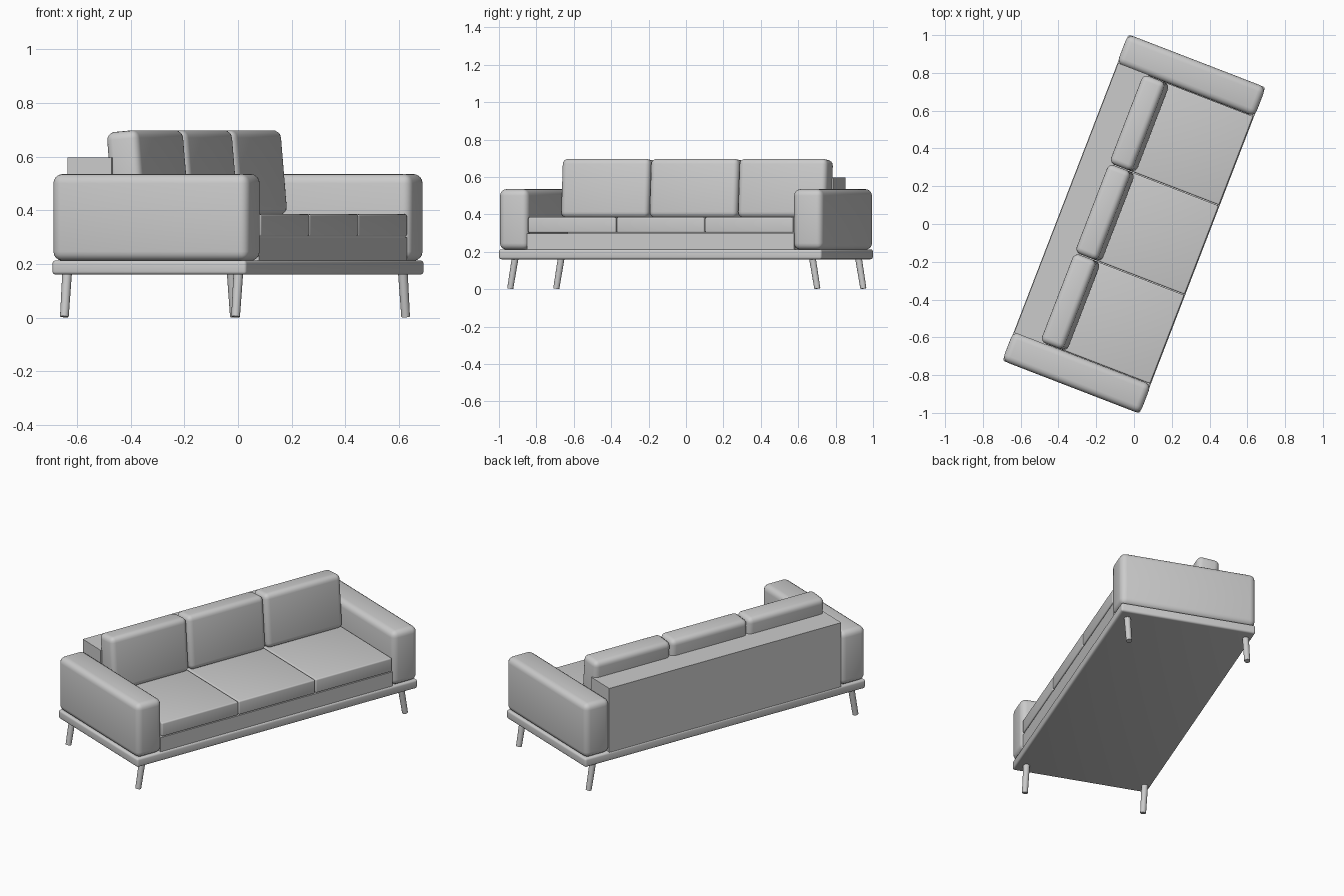
import bpy
import bmesh
from math import radians
from mathutils import Matrix, Vector

cube = bpy.data.objects.get("Cube")
if cube:
    bpy.data.objects.remove(cube, do_unlink=True)

# The sofa is laid out along local x with its seat facing local -y, then turned
TURN = Matrix.Rotation(radians(68.9), 4, "Z")

grey = bpy.data.materials.new("grey_fabric")
grey.use_nodes = True
colour = (0.6, 0.6, 0.6, 1)
grey.diffuse_color = colour
grey.node_tree.nodes["Principled BSDF"].inputs["Base Color"].default_value = colour


def finish(name, bm, matrix, smooth=True):
    mesh = bpy.data.meshes.new(name)
    bm.to_mesh(mesh)
    bm.free()
    mesh.materials.append(grey)
    obj = bpy.data.objects.new(name, mesh)
    bpy.context.collection.objects.link(obj)
    obj.matrix_world = TURN @ matrix
    if smooth:
        bpy.ops.object.select_all(action="DESELECT")
        obj.select_set(True)
        bpy.context.view_layer.objects.active = obj
        bpy.ops.object.shade_smooth_by_angle(angle=radians(40))
    return obj


def box(name, x, y, z, bevel=0, tilt=0):
    """Box between (min, max) pairs, with optional round edges and lean."""
    size = [b - a for a, b in (x, y, z)]
    centre = Vector([(a + b) / 2 for a, b in (x, y, z)])
    bm = bmesh.new()
    bmesh.ops.create_cube(bm, size=1)
    bmesh.ops.scale(bm, vec=size, verts=bm.verts)
    if bevel:
        bmesh.ops.bevel(bm, geom=bm.edges[:], offset=bevel, segments=4,
                        profile=0.5, affect="EDGES")
    lean = Matrix.Rotation(radians(tilt), 4, "X")
    return finish(name, bm, Matrix.Translation(centre) @ lean, bevel > 0)


def leg(name, top, foot, radius):
    top, foot = Vector(top), Vector(foot)
    axis = top - foot
    bm = bmesh.new()
    bmesh.ops.create_cone(bm, cap_ends=True, segments=20, radius1=radius * 0.9,
                          radius2=radius, depth=axis.length)
    turn = axis.to_track_quat("Z", "Y").to_matrix().to_4x4()
    finish(name, bm, Matrix.Translation((top + foot) / 2) @ turn)


# Platform, seat support and backboard
box("platform", (-0.925, 0.925), (-0.388, 0.388), (0.16, 0.213), 0.012)
box("seat_support", (-0.765, 0.765), (-0.38, 0.25), (0.21, 0.298))
box("backboard", (-0.765, 0.765), (0.21, 0.385), (0.21, 0.597))

# Arms
for name, side in (("front_arm", -1), ("rear_arm", 1)):
    span = sorted((side * 0.76, side * 0.926))
    box(name, span, (-0.391, 0.391), (0.211, 0.535), 0.035)

# Seat and back cushions
WIDTH = 0.507
for i in range(3):
    middle = (i - 1) * WIDTH
    seat = (middle - WIDTH / 2 + 0.002, middle + WIDTH / 2 - 0.002)
    box(f"seat_cushion_{i + 1}", seat, (-0.384, 0.21), (0.302, 0.385), 0.008)
    box(f"back_cushion_{i + 1}", seat, (0.1, 0.228), (0.378, 0.695), 0.03, -5)

# Splayed legs
number = 0
for side in (-1, 1):
    for y in (-0.33, 0.354):
        number += 1
        leg(f"leg_{number}", (side * 0.852, y, 0.165), (side * 0.88, y, 0.003), 0.018)
